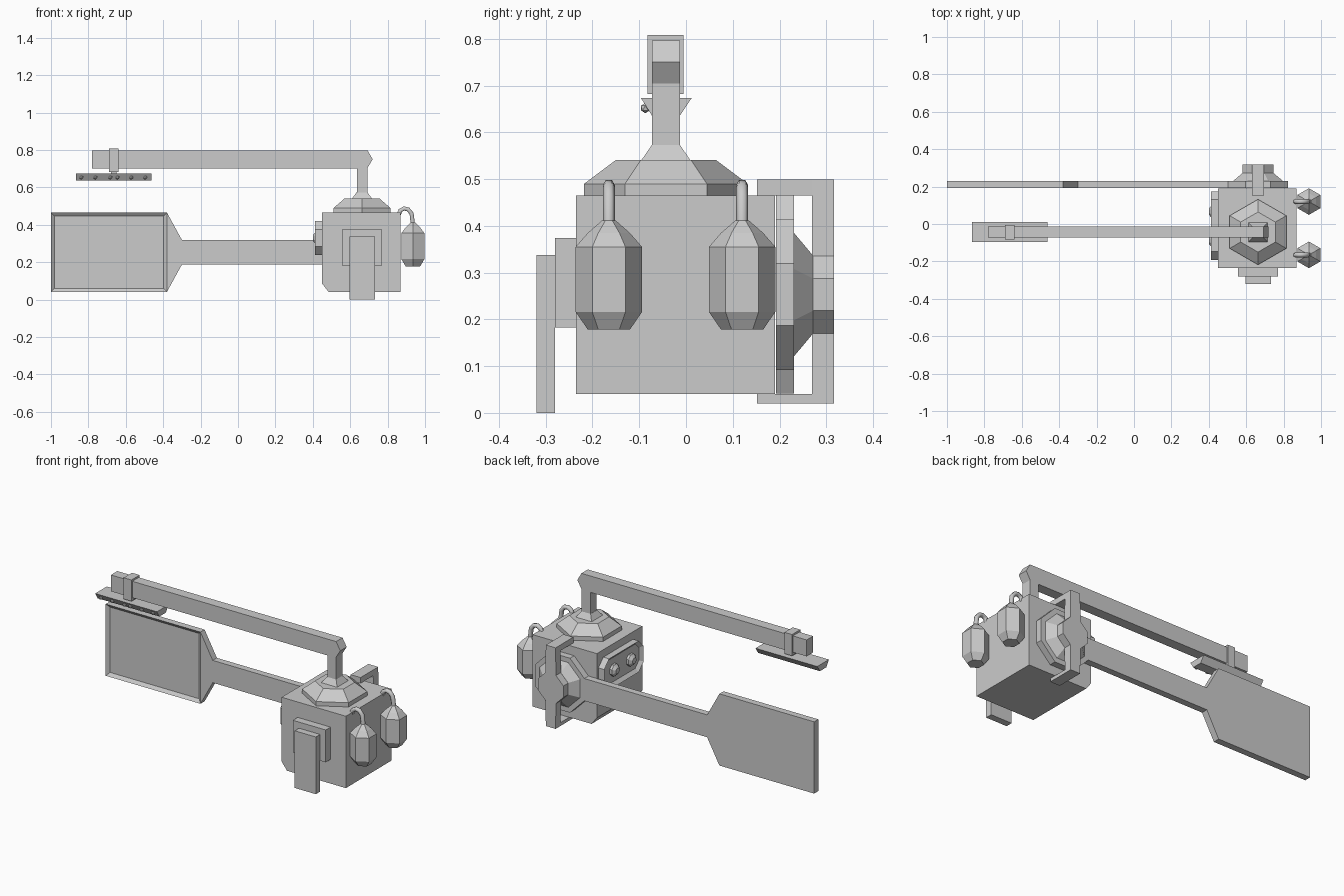
import bpy, bmesh, math
from mathutils import Vector, Matrix

old = bpy.data.objects.get("Cube")
if old:
    bpy.data.objects.remove(old, do_unlink=True)

grey = bpy.data.materials.new("plain_grey")
grey.use_nodes = True
COLOUR = (0.6, 0.6, 0.6, 1)
grey.diffuse_color = COLOUR
grey.node_tree.nodes["Principled BSDF"].inputs["Base Color"].default_value = COLOUR


def finish(name, bm):
    bmesh.ops.recalc_face_normals(bm, faces=bm.faces)
    mesh = bpy.data.meshes.new(name)
    bm.to_mesh(mesh)
    bm.free()
    mesh.materials.append(grey)
    ob = bpy.data.objects.new(name, mesh)
    bpy.context.collection.objects.link(ob)
    return ob


def prism(points, axis, lo, hi):
    """Extrude a 2D profile along an axis (profile uses the other two axes in order)."""
    bm = bmesh.new()

    def place(p, t):
        c = list(p)
        c.insert("xyz".index(axis), t)
        return bm.verts.new(c)
    face = bm.faces.new([place(p, lo) for p in points])
    out = bmesh.ops.extrude_face_region(bm, geom=[face])
    move = Vector()
    move["xyz".index(axis)] = hi - lo
    bmesh.ops.translate(bm, vec=move, verts=[v for v in out["geom"] if isinstance(v, bmesh.types.BMVert)])
    bmesh.ops.recalc_face_normals(bm, faces=bm.faces)
    return bm


def box(name, x, y, z):
    return finish(name, prism([(x[0], y[0]), (x[1], y[0]), (x[1], y[1]), (x[0], y[1])], "z", *z))


def loft(name, centre, rings, sides, turn=0, axis="Z"):
    """Stack of regular polygons given as (height, radius), aimed along an axis."""
    bm = bmesh.new()
    loops = []
    for h, r in rings:
        angles = [turn + math.tau * i / sides for i in range(sides)]
        loops.append([bm.verts.new((r * math.cos(a), r * math.sin(a), h)) for a in angles])
    for a, b in zip(loops, loops[1:]):
        for i in range(sides):
            j = (i + 1) % sides
            bm.faces.new((a[i], a[j], b[j], b[i]))
    bm.faces.new(loops[0])
    bm.faces.new(loops[-1])
    aim = {"Z": (0, 0, 1), "Y": (0, 1, 0), "-X": (-1, 0, 0)}[axis]
    rot = Vector((0, 0, 1)).rotation_difference(Vector(aim)).to_matrix().to_4x4()
    bm.transform(Matrix.Translation(centre) @ rot)
    return finish(name, bm)


def inset_face(bm, face, border, depth):
    """Sink a panel into a face, leaving a rim."""
    bmesh.ops.inset_individual(bm, faces=[face], thickness=border, use_even_offset=True)
    bmesh.ops.translate(bm, vec=-face.normal * depth, verts=face.verts)


MID_X, MID_Z, ARM_Y = 0.663, 0.253, -0.043

# Main housing with one chamfered lower edge
finish("housing", prism([(0.45, 0.465), (0.87, 0.465), (0.87, 0.04), (0.485, 0.04), (0.45, 0.085)],
                        "y", -0.235, 0.19))

# Front mount and leg
box("front_mount", (0.555, 0.77), (-0.28, -0.235), (0.183, 0.374))
box("front_leg", (0.595, 0.733), (-0.32, -0.28), (0, 0.338))

# Hexagonal turret and the square neck above it
loft("turret", (MID_X, ARM_Y, 0), [(0.465, 0.175), (0.49, 0.175), (0.541, 0.107)], 6, math.pi / 6)
root2 = math.sqrt(2)
loft("neck", (MID_X, ARM_Y, 0), [(0.541, 0.052 * root2), (0.573, 0.03 * root2)], 4, math.pi / 4)

# Post and long overhead beam in one bent profile
finish("overhead_arm", prism([(0.635, 0.57), (0.693, 0.57), (0.693, 0.705), (0.72, 0.75), (0.693, 0.797),
                              (-0.78, 0.797), (-0.78, 0.7), (0.635, 0.7)], "y", -0.073, -0.013))

# Clamp and sensor bar hanging from the beam
box("arm_clamp", (-0.69, -0.64), (-0.082, -0.005), (0.682, 0.808))
box("bar_hanger", (-0.68, -0.65), (-0.06, -0.026), (0.67, 0.684))
finish("sensor_bar", prism([(-0.096, 0.673), (0.012, 0.673), (-0.013, 0.636), (-0.073, 0.636)],
                           "x", -0.867, -0.463))
for i, x in enumerate((-0.837, -0.762, -0.682, -0.644, -0.57, -0.495)):
    bm = bmesh.new()
    bmesh.ops.create_icosphere(bm, subdivisions=1, radius=0.011)
    bmesh.ops.translate(bm, vec=(x, -0.087, 0.652), verts=bm.verts)
    finish(f"bar_stud_{i + 1}", bm)

# Hanging canisters with curved tubes into the housing
for side, y in (("front", -0.165), ("back", 0.12)):
    loft(f"{side}_canister", (0.935, y, 0),
         [(0.178, 0.045), (0.216, 0.071), (0.355, 0.071), (0.385, 0.045), (0.412, 0.014)], 6, math.pi / 6)
    curve = bpy.data.curves.new(f"{side}_tube", "CURVE")
    curve.dimensions = "3D"
    curve.bevel_depth = 0.013
    curve.bevel_resolution = 1
    curve.use_fill_caps = True
    path = [(0.86, 0.455), (0.868, 0.476), (0.888, 0.487), (0.91, 0.482), (0.928, 0.46), (0.935, 0.4)]
    spline = curve.splines.new("POLY")
    spline.points.add(len(path) - 1)
    for point, (x, z) in zip(spline.points, path):
        point.co = (x, y, z, 1)
    curve.materials.append(grey)
    bpy.context.collection.objects.link(bpy.data.objects.new(f"{side}_tube", curve))

# Rear paddle: blade, taper, shaft and octagonal hub, mirrored about its centre line
half = [(-1, 0.212), (-0.38, 0.212), (-0.3, 0.066), (0.503, 0.066), (0.597, 0.161), (0.729, 0.161), (0.823, 0.066)]
outline = [(x, MID_Z + d) for x, d in half] + [(x, MID_Z - d) for x, d in reversed(half)]
bm = prism(outline, "y", 0.192, 0.231)
bmesh.ops.bisect_plane(bm, geom=bm.verts[:] + bm.edges[:] + bm.faces[:], plane_co=(-0.38, 0, 0), plane_no=(1, 0, 0))
bm.normal_update()
blade = next(f for f in bm.faces if f.normal.y < -0.9 and f.calc_center_median().x < -0.5)
inset_face(bm, blade, 0.019, 0.015)
finish("paddle", bm)

# Hub cone and the bracket wrapped over it
oct_r = 1 / math.cos(math.pi / 8)
loft("hub_cone", (MID_X, 0, MID_Z), [(0.231, 0.132 * oct_r), (0.272, 0.083 * oct_r)], 8, math.pi / 8, "Y")
half = [(0.032, -0.233), (0.034, -0.083), (0.083, -0.034), (0.083, 0.034), (0.034, 0.083), (0.032, 0.246)]
outline = [(MID_X + d, MID_Z + z) for d, z in half] + [(MID_X - d, MID_Z + z) for d, z in reversed(half)]
finish("bracket_bar", prism(outline, "y", 0.27, 0.317))
for name, z in (("bracket_top", (0.465, 0.499)), ("bracket_bottom", (0.02, 0.04))):
    box(name, (MID_X - 0.032, MID_X + 0.032), (0.152, 0.27), z)

# Side panel with clipped corners, sunken centre and two knobs
half = [(0.184, 0.046), (0.139, 0.092)]
corner = half + [(-a, b) for a, b in reversed(half)]
outline = [(-0.009 + a, 0.329 + b) for a, b in corner + [(-a, -b) for a, b in corner]]
bm = prism(outline, "x", 0.412, 0.45)
bm.normal_update()
inset_face(bm, next(f for f in bm.faces if f.normal.x < -0.9), 0.02, 0.018)
finish("side_panel", bm)
for side, y in (("front", -0.09), ("back", 0.066)):
    loft(f"{side}_knob", (0.43, y, 0.329), [(0, 0.036), (0.014, 0.036), (0.03, 0.018)], 8, math.pi / 8, "-X")
